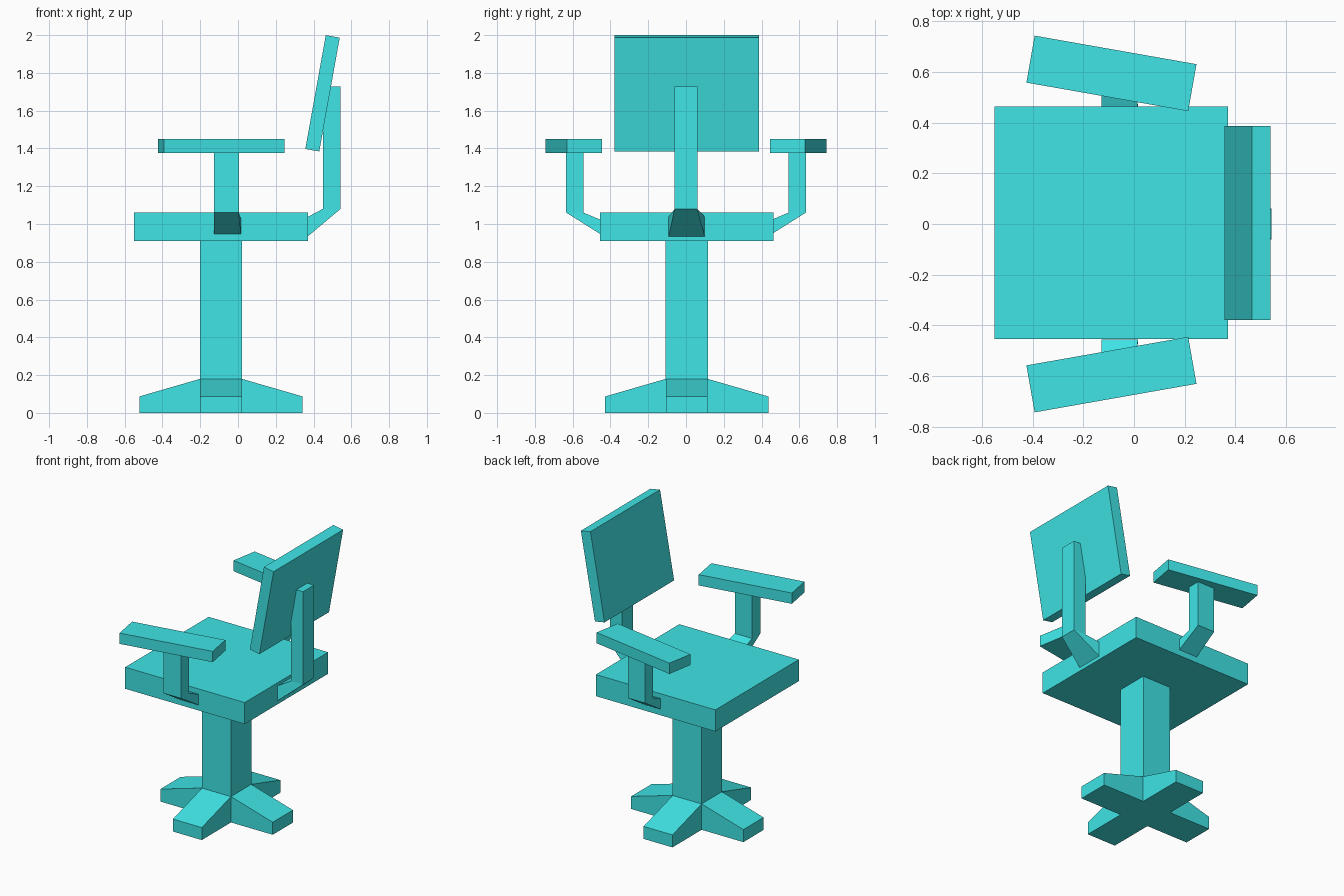
import bpy, bmesh, math
from mathutils import Matrix, Vector

if "Cube" in bpy.data.objects:
    bpy.data.objects.remove(bpy.data.objects["Cube"])

mat = bpy.data.materials.new("teal")
mat.diffuse_color = (0.05, 0.78, 0.79, 1)
mat.use_nodes = True
mat.node_tree.nodes["Principled BSDF"].inputs["Base Color"].default_value = mat.diffuse_color


def loft(name, sections, xform=Matrix()):
    """Closed solid through a series of four-point cross-sections."""
    bm = bmesh.new()
    rings = [[bm.verts.new(xform @ Vector(p)) for p in s] for s in sections]
    for a, b in zip(rings, rings[1:]):
        for i in range(4):
            j = (i + 1) % 4
            bm.faces.new((a[i], a[j], b[j], b[i]))
    bm.faces.new(rings[0])
    bm.faces.new(rings[-1])
    bmesh.ops.recalc_face_normals(bm, faces=bm.faces)
    me = bpy.data.meshes.new(name)
    bm.to_mesh(me)
    bm.free()
    me.materials.append(mat)
    ob = bpy.data.objects.new(name, me)
    bpy.context.collection.objects.link(ob)
    return ob


def rect_z(x0, x1, y0, y1, z):
    return [(x0, y0, z), (x1, y0, z), (x1, y1, z), (x0, y1, z)]


def box(name, size, xform):
    x, y, z = (s / 2 for s in size)
    return loft(name, [rect_z(-x, x, -y, y, -z), rect_z(-x, x, -y, y, z)], xform)


T = Matrix.Translation
CX, CY = -0.09, 0.004

# seat and column
box("seat", (0.92, 0.917, 0.15), T((CX, CY, 0.985)))
box("column", (0.222, 0.224, 0.91), T((CX, CY, 0.455)))

# four tapered feet
for i in range(4):
    h = 0.111
    loft(f"foot_{i + 1}",
         [[(x, -h, 0), (x, h, 0), (x, h, z), (x, -h, z)]
          for x, z in ((h, 0.18), (0.432, 0.087))],
         T((CX, CY, 0)) @ Matrix.Rotation(i * math.pi / 2, 4, 'Z'))

# tilted backrest
box("backrest", (0.075, 0.765, 0.612),
    T((0.4475, CY, 1.692)) @ Matrix.Rotation(math.radians(10.2), 4, 'Y'))

# backrest bracket: flared at the seat, bent upright
w = 0.06
loft("backrest_bracket", [
    [(0.368, -0.092, 0.933), (0.368, 0.1, 0.933), (0.368, 0.1, 1.037), (0.368, -0.092, 1.037)],
    [(0.543, -w, 1.08), (0.543, w, 1.08), (0.449, w, 1.08), (0.449, -w, 1.08)],
    [(0.543, -w, 1.727), (0.543, w, 1.727), (0.449, w, 1.727), (0.449, -w, 1.727)],
])

# armrests and their bent posts, one per side
for s, side in ((1, "back"), (-1, "front")):
    box(f"armrest_{side}", (0.648, 0.188, 0.075),
        T((-0.089, s * 0.594, 1.4125)) @ Matrix.Rotation(math.radians(-10 * s), 4, 'Z'))
    x0, x1 = -0.128, 0.004
    loft(f"armrest_post_{side}", [
        [(x0, s * 0.456, 0.948), (0.016, s * 0.456, 0.948),
         (0.016, s * 0.456, 1.024), (x0, s * 0.456, 1.024)],
        [(x0, s * 0.634, 1.06), (x1, s * 0.634, 1.06),
         (x1, s * 0.543, 1.06), (x0, s * 0.543, 1.06)],
        [(x0, s * 0.634, 1.376), (x1, s * 0.634, 1.376),
         (x1, s * 0.543, 1.376), (x0, s * 0.543, 1.376)],
    ])
